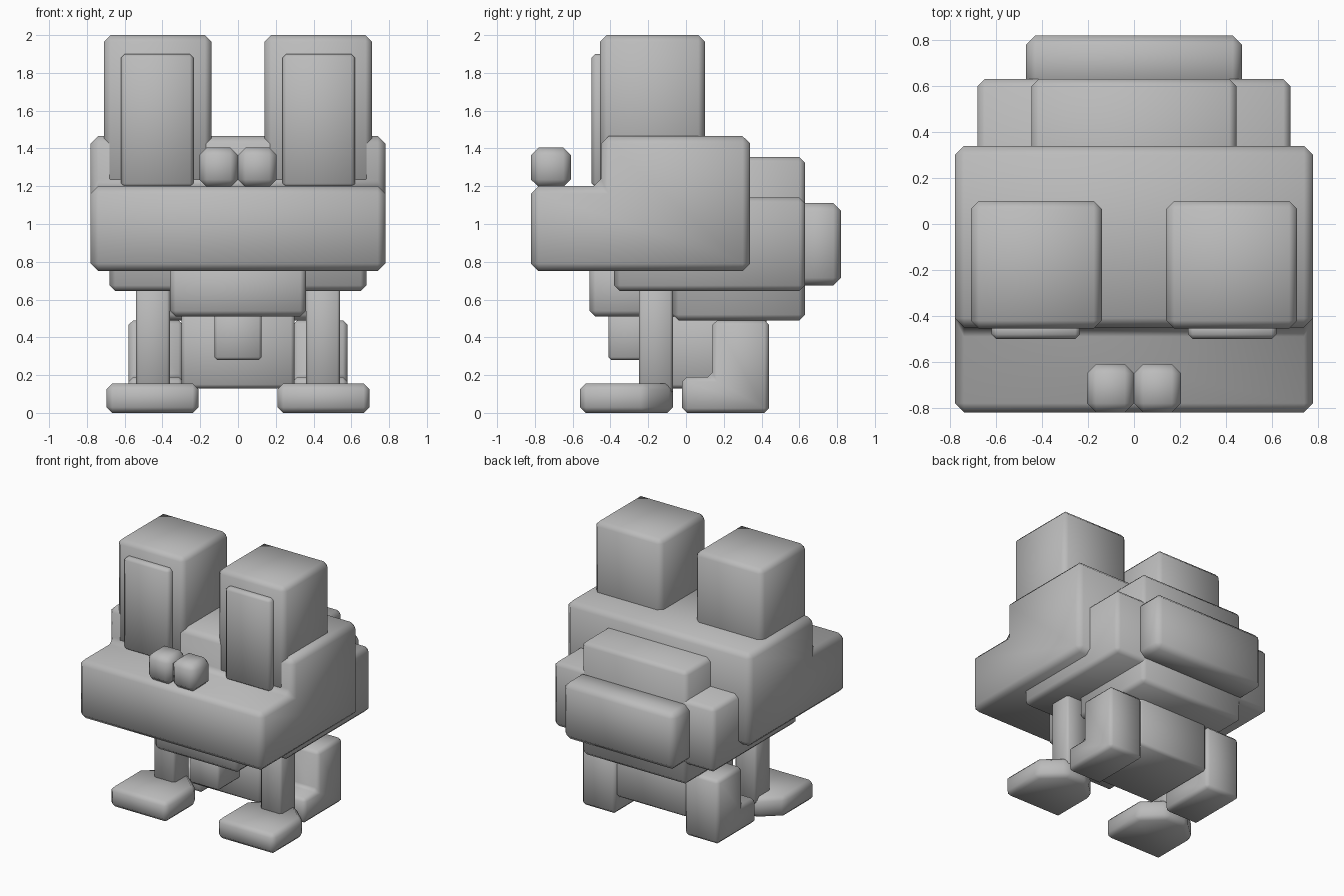
import bpy, bmesh, math

if "Cube" in bpy.data.objects:
    bpy.data.objects.remove(bpy.data.objects["Cube"])

grey = bpy.data.materials.new("plain grey")
grey.diffuse_color = (0.5, 0.5, 0.5, 1)
grey.use_nodes = True
grey.node_tree.nodes["Principled BSDF"].inputs["Base Color"].default_value = grey.diffuse_color


def prism(name, outline, to3d, low, high, bevel):
    """Extrude a 2D outline between low and high, bevel its edges, shade smooth."""
    bm = bmesh.new()
    a = [bm.verts.new(to3d(u, v, low)) for u, v in outline]
    b = [bm.verts.new(to3d(u, v, high)) for u, v in outline]
    n = len(outline)
    bm.faces.new(a)
    bm.faces.new(b)
    for i in range(n):
        j = (i + 1) % n
        bm.faces.new((a[i], a[j], b[j], b[i]))
    bmesh.ops.recalc_face_normals(bm, faces=bm.faces)
    bmesh.ops.bevel(bm, geom=list(bm.edges), offset=bevel, offset_type='OFFSET',
                    segments=1, profile=0.5, affect='EDGES')
    bmesh.ops.recalc_face_normals(bm, faces=bm.faces)
    me = bpy.data.meshes.new(name)
    bm.to_mesh(me)
    bm.free()
    me.shade_smooth()
    me.set_sharp_from_angle(angle=math.radians(60))
    me.materials.append(grey)
    ob = bpy.data.objects.new(name, me)
    bpy.context.collection.objects.link(ob)
    return ob


def side(name, outline, x0, x1, bevel=0.035):
    return prism(name, outline, lambda y, z, x: (x, y, z), x0, x1, bevel)


def plan(name, outline, z0, z1, bevel=0.035):
    return prism(name, outline, lambda x, y, z: (x, y, z), z0, z1, bevel)


def box(name, x, y, z, bevel=0.035):
    pts = [(x[0], y[0]), (x[1], y[0]), (x[1], y[1]), (x[0], y[1])]
    return plan(name, pts, z[0], z[1], bevel)


# stepped head with a wide snout
side("head", [(-0.82, 0.75), (0.34, 0.75), (0.34, 1.465), (-0.45, 1.465),
              (-0.45, 1.2), (-0.82, 1.2)], -0.78, 0.78, 0.04)

# body, back hump and pack
box("body", (-0.68, 0.68), (-0.38, 0.63), (0.645, 1.14), 0.03)
box("back_hump", (-0.445, 0.445), (-0.07, 0.63), (0.49, 1.355), 0.03)
box("back_pack", (-0.47, 0.47), (0.58, 0.82), (0.675, 1.11), 0.04)
box("chest", (-0.36, 0.36), (-0.51, 0.0), (0.51, 0.82), 0.03)
box("chest_flap", (-0.125, 0.125), (-0.41, -0.1), (0.28, 0.56), 0.015)
box("lower_body", (-0.30, 0.30), (-0.16, 0.425), (0.13, 0.55), 0.02)

# paired parts
for s, tag in ((1, "left"), (-1, "right")):
    def span(a, b):
        return tuple(sorted((s * a, s * b)))

    box("eye_block_" + tag, span(0.14, 0.71), (-0.455, 0.10), (1.2, 2.0))
    box("eye_plate_" + tag, span(0.235, 0.62), (-0.50, -0.42), (1.195, 1.9), 0.02)
    box("nostril_" + tag, span(0.0, 0.205), (-0.82, -0.61), (1.195, 1.405), 0.04)
    box("front_leg_" + tag, span(0.36, 0.54), (-0.25, -0.07), (0.1, 0.72), 0.015)
    # front foot tapers back to the leg
    foot = [(0.21, -0.56), (0.695, -0.56), (0.695, -0.21), (0.54, -0.07),
            (0.36, -0.07), (0.21, -0.21)]
    plan("front_foot_" + tag, [(s * x, y) for x, y in foot], 0, 0.155, 0.03)
    # L-shaped hind leg with toe
    side("hind_leg_" + tag, [(-0.02, 0), (0.44, 0), (0.44, 0.49), (0.14, 0.49),
                             (0.14, 0.19), (-0.02, 0.19)], *span(0.29, 0.58), 0.025)
